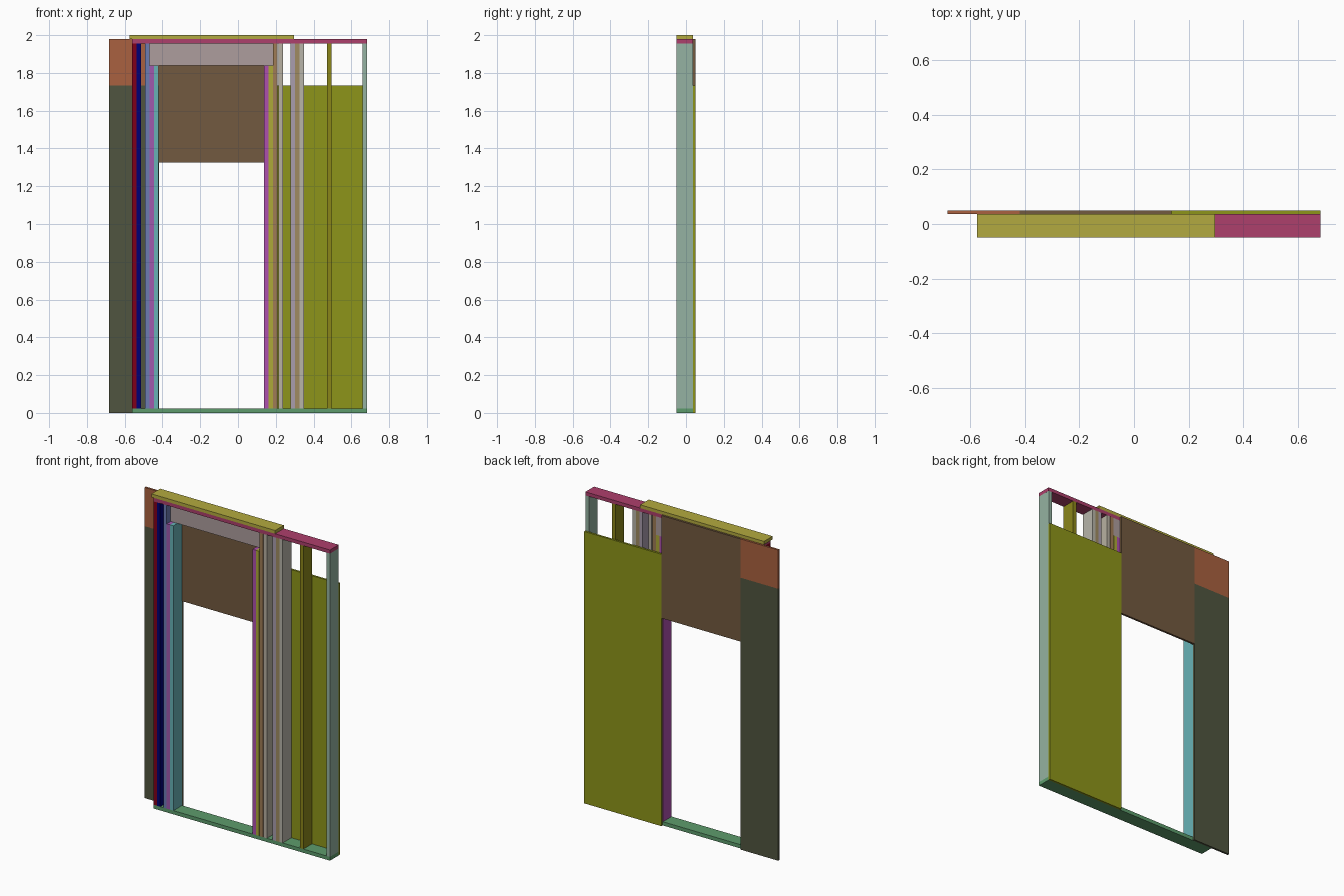
import bpy

if "Cube" in bpy.data.objects:
    bpy.data.objects.remove(bpy.data.objects["Cube"])

Y0, Y1, Y2 = -0.05, 0.037, 0.05   # framing front, framing back, sheathing back
T = 0.0237                        # lumber thickness
Z_STUD, Z_PLATE, Z_HEAD = 1.956, 1.979, 1.838


def board(name, x0, x1, z0, z1, color, y0=Y0, y1=Y1):
    bpy.ops.mesh.primitive_cube_add(
        size=1, location=((x0 + x1) / 2, (y0 + y1) / 2, (z0 + z1) / 2))
    ob = bpy.context.object
    ob.name = name
    ob.scale = (x1 - x0, y1 - y0, z1 - z0)
    bpy.ops.object.transform_apply(location=False, rotation=False, scale=True)
    mat = bpy.data.materials.new(name)
    mat.diffuse_color = (*color, 1)
    mat.use_nodes = True
    mat.node_tree.nodes["Principled BSDF"].inputs["Base Color"].default_value = mat.diffuse_color
    ob.data.materials.append(mat)
    return ob


# Horizontal plates and door header
board("bottom_plate", -0.561, 0.683, 0, T, (0.11, 0.33, 0.15))
board("top_plate", -0.561, 0.683, Z_STUD, Z_PLATE, (0.42, 0.05, 0.15))
board("cap_plate", -0.575, 0.297, Z_PLATE, 2.0, (0.45, 0.40, 0.05))
board("door_header", -0.468, 0.186, Z_HEAD, Z_STUD, (0.42, 0.34, 0.34), y0=-0.01)

# Studs: name, left edge, top, colour
studs = [
    ("left_end_stud", -0.561, Z_STUD, (0.22, 0.0, 0.01)),
    ("left_end_stud_inner", -0.537, Z_STUD, (0.0, 0.0, 0.18)),
    ("left_king_stud", -0.4915, Z_STUD, (0.15, 0.20, 0.45)),
    ("left_jack_stud_outer", -0.4675, Z_HEAD, (0.35, 0.10, 0.42)),
    ("left_jack_stud_inner", -0.4435, Z_HEAD, (0.14, 0.45, 0.47)),
    ("right_jack_stud_inner", 0.1365, Z_HEAD, (0.42, 0.08, 0.42)),
    ("right_jack_stud_outer", 0.1605, Z_HEAD, (0.42, 0.40, 0.04)),
    ("right_king_stud", 0.186, Z_STUD, (0.35, 0.20, 0.09)),
    ("wall_stud_a", 0.2155, Z_STUD, (0.48, 0.44, 0.36)),
    ("partition_stud_a", 0.279, Z_STUD, (0.40, 0.34, 0.42)),
    ("partition_stud_b", 0.3025, Z_STUD, (0.35, 0.26, 0.12)),
    ("partition_stud_c", 0.326, Z_STUD, (0.48, 0.46, 0.40)),
    ("wall_stud_b", 0.472, Z_STUD, (0.26, 0.24, 0.01)),
    ("right_end_stud", 0.659, Z_STUD, (0.30, 0.45, 0.36)),
]
for name, x, top, color in studs:
    board(name, x, x + T, T, top, color)

# Sheathing panels on the back
sheets = [
    ("left_sheathing", -0.684, -0.419, 0, 1.732, (0.08, 0.09, 0.05)),
    ("left_upper_sheathing", -0.684, -0.419, 1.732, Z_PLATE, (0.40, 0.12, 0.05)),
    ("door_top_sheathing", -0.419, 0.138, 1.325, Z_PLATE, (0.17, 0.10, 0.05)),
    ("right_sheathing", 0.138, 0.683, 0, 1.732, (0.27, 0.30, 0.01)),
]
for name, x0, x1, z0, z1, color in sheets:
    board(name, x0, x1, z0, z1, color, Y1, Y2)
